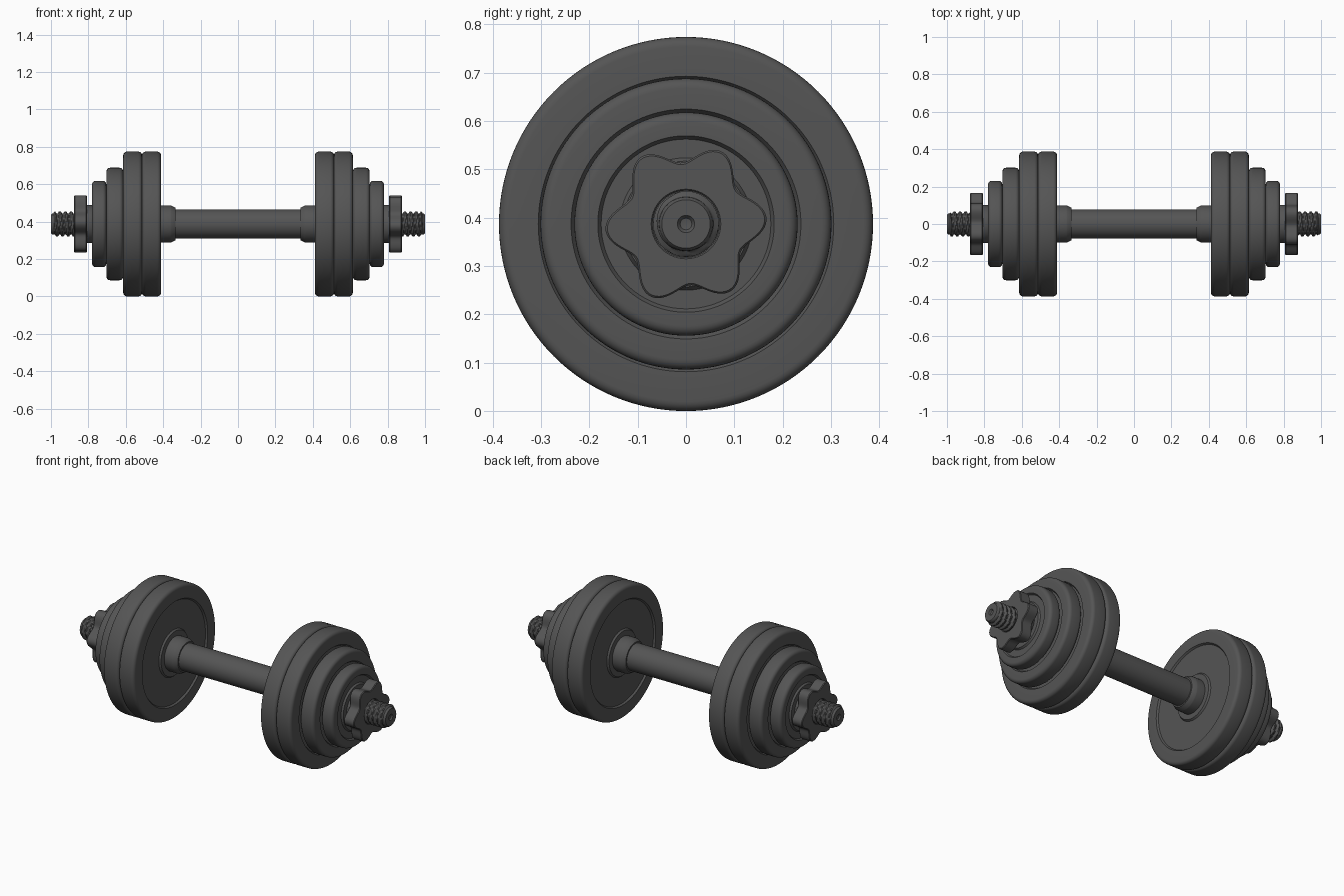
import bpy, bmesh, math

if "Cube" in bpy.data.objects:
    bpy.data.objects.remove(bpy.data.objects["Cube"])

CZ = 0.387  # height of the bar axis
iron = bpy.data.materials.new("dark_grey_iron")
iron.diffuse_color = (0.09, 0.09, 0.09, 1)
iron.use_nodes = True
iron.node_tree.nodes["Principled BSDF"].inputs["Base Color"].default_value = iron.diffuse_color


def lathe(name, profile, segs=96, closed=True, radius=None, turn=0.0, angle=35):
    """Revolve (x, r) points about the x axis; radius(x, r, angle) may reshape r."""
    bm = bmesh.new()
    rings = []
    for x, r in profile:
        ring = []
        for k in range(segs):
            a = 2 * math.pi * k / segs
            q = radius(x, r, a) if radius else r
            ring.append(bm.verts.new((x, q * math.cos(a), q * math.sin(a))))
        rings.append(ring)
    n = len(rings)
    for i in range(n if closed else n - 1):
        a, b = rings[i], rings[(i + 1) % n]
        for k in range(segs):
            m = (k + 1) % segs
            bm.faces.new((a[k], a[m], b[m], b[k]))
    bmesh.ops.remove_doubles(bm, verts=bm.verts, dist=1e-6)
    bmesh.ops.recalc_face_normals(bm, faces=bm.faces)
    me = bpy.data.meshes.new(name)
    bm.to_mesh(me)
    bm.free()
    me.materials.append(iron)
    ob = bpy.data.objects.new(name, me)
    bpy.context.collection.objects.link(ob)
    ob.location.z = CZ
    ob.rotation_euler.z = turn
    bpy.ops.object.select_all(action='DESELECT')
    ob.select_set(True)
    bpy.context.view_layer.objects.active = ob
    bpy.ops.object.shade_smooth_by_angle(angle=math.radians(angle))
    return ob


def plate_profile(x0, x1, R, bore=0.06, hub=0.13, b=0.02, d=0.010):
    """Rounded disc with a shallow recess between hub and rim on both faces."""
    rim = 0.79 * R
    arc = [(math.sin(t * math.pi / 10), math.cos(t * math.pi / 10)) for t in range(6)]
    half = [(x1 - b + b * s, R - b + b * c) for s, c in arc]
    half += [(x1, rim), (x1 - d, rim - 0.007), (x1 - d, hub + 0.007), (x1, hub), (x1, bore)]
    return half + [(x0 + x1 - x, r) for x, r in reversed(half)]


PITCH = 0.03


def thread(x, r, a):
    """Helical ridge with trapezoid section, fading out at the tip."""
    if r < 0.0555:
        return r
    t = (x / PITCH - a / (2 * math.pi)) % 1.0
    h = min(1.0, max(0.0, 1.6 - 4.2 * abs(t - 0.5)))
    fade = min(1.0, max(0.0, (0.988 - x) / 0.008))
    return r + 0.012 * h * fade


def star(x, r, a):
    """Six soft lobes on the outer wall of the nut."""
    if r < 0.11:
        return r
    return r + 0.020 * math.cos(6 * (a - math.radians(4)))


# centre grip
lathe("grip_bar", [(-0.42, 0), (-0.42, 0.078), (0.42, 0.078), (0.42, 0)], closed=False)

plates = [("large_plate_inner", 0.412, 0.513, 0.387),
          ("large_plate_outer", 0.513, 0.614, 0.387),
          ("medium_plate", 0.614, 0.704, 0.301),
          ("small_plate", 0.704, 0.780, 0.231)]

for side, turn in (("right", 0.0), ("left", math.pi)):
    # stop collar against the plates
    lathe(side + "_stop_collar", [(0.333, 0.07), (0.333, 0.086), (0.338, 0.089), (0.357, 0.099),
                                  (0.362, 0.100), (0.415, 0.100), (0.415, 0.07)], turn=turn)
    # weight plates
    for name, x0, x1, R in plates:
        lathe(side + "_" + name, plate_profile(x0, x1, R), 128, turn=turn)
    # threaded end with a small centre dimple
    rows = [(0.40, 0), (0.40, 0.055)]
    rows += [(0.79 + 0.003 * i, 0.056) for i in range(67)]
    rows += [(0.994, 0.055), (1.0, 0.050), (1.0, 0.018), (0.992, 0.012), (0.990, 0)]
    lathe(side + "_threaded_end", rows, 64, False, thread, turn)
    # star nut with its round seat
    lathe(side + "_star_nut", [(0.808, 0.069), (0.808, 0.142), (0.812, 0.147), (0.872, 0.147),
                               (0.876, 0.143), (0.876, 0.072), (0.872, 0.069)],
          144, True, star, turn)
    lathe(side + "_nut_seat", [(0.776, 0.069), (0.776, 0.098), (0.782, 0.102),
                               (0.812, 0.102), (0.812, 0.069)], turn=turn)
